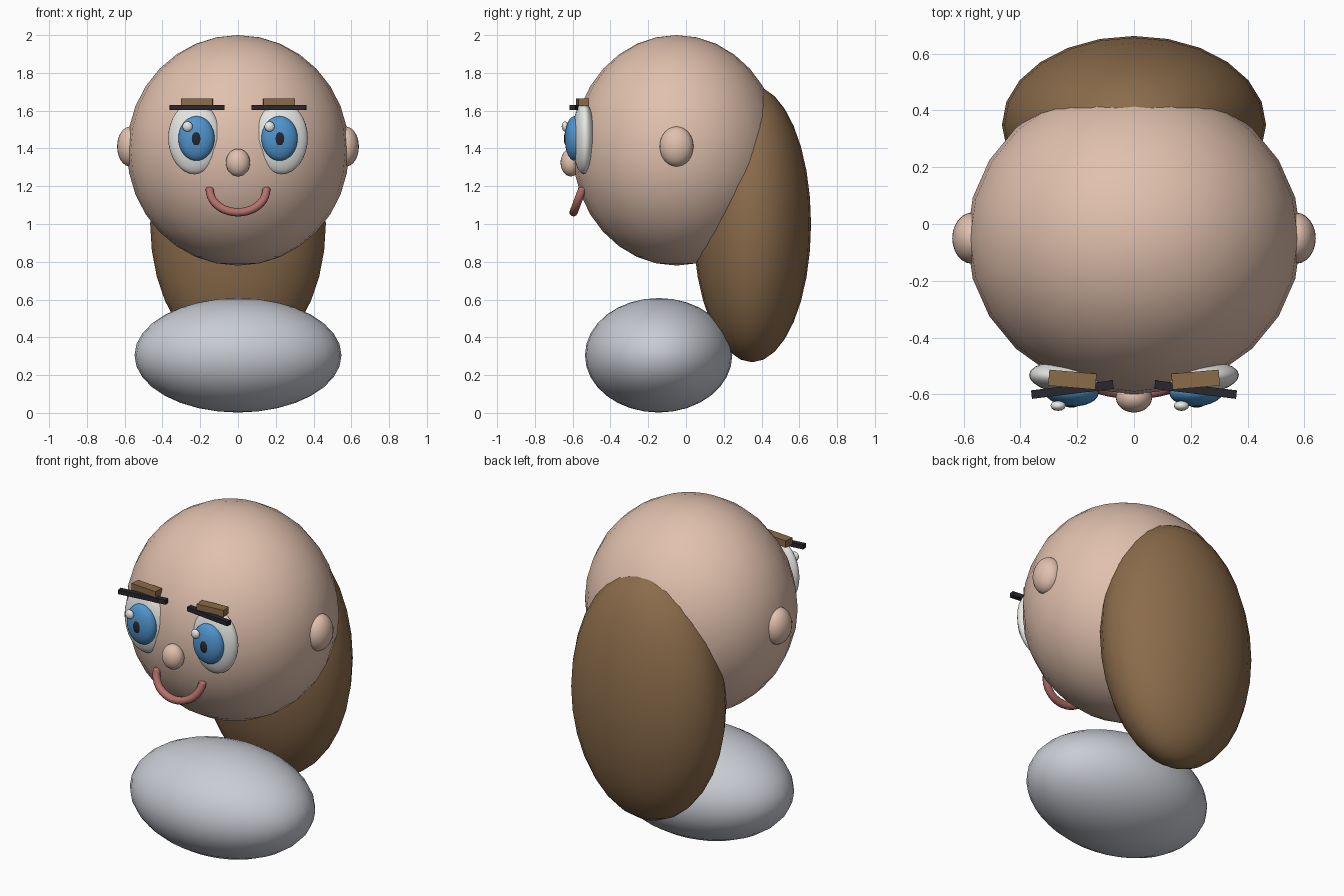
import bpy, math

if "Cube" in bpy.data.objects:
    bpy.data.objects.remove(bpy.data.objects["Cube"])


def material(name, r, g, b):
    m = bpy.data.materials.new(name)
    m.diffuse_color = (r, g, b, 1)
    m.use_nodes = True
    m.node_tree.nodes["Principled BSDF"].inputs["Base Color"].default_value = m.diffuse_color
    return m


SKIN = material("skin", 0.75, 0.53, 0.42)
BROWN = material("brown", 0.26, 0.15, 0.07)
GREY = material("pale grey", 0.58, 0.60, 0.65)
WHITE = material("eye white", 0.80, 0.80, 0.78)
BLUE = material("iris blue", 0.08, 0.30, 0.62)
BLACK = material("near black", 0.022, 0.02, 0.026)
RED = material("lip red", 0.46, 0.16, 0.14)


def ellipsoid(name, mat, loc, radii, yaw=0, segments=24, rings=16):
    bpy.ops.mesh.primitive_uv_sphere_add(segments=segments, ring_count=rings, radius=1,
                                         location=loc, rotation=(0, 0, math.radians(yaw)))
    ob = bpy.context.object
    ob.name = name
    ob.scale = radii
    ob.data.materials.append(mat)
    bpy.ops.object.shade_smooth()
    return ob


def box(name, mat, loc, size, yaw=0):
    bpy.ops.mesh.primitive_cube_add(size=1, location=loc, rotation=(0, 0, math.radians(yaw)))
    ob = bpy.context.object
    ob.name = name
    ob.scale = size
    ob.data.materials.append(mat)
    return ob


# Main masses
ellipsoid("body", GREY, (0, -0.145, 0.305), (0.548, 0.39, 0.303), segments=32)
ellipsoid("head", SKIN, (0, -0.05, 1.39), (0.588, 0.55, 0.61))
ellipsoid("hair", BROWN, (0, 0.35, 1.0), (0.465, 0.312, 0.732))
ellipsoid("nose", SKIN, (0, -0.61, 1.325), (0.064, 0.054, 0.073))

# Paired features
for s, side in ((-1, "left"), (1, "right")):
    ellipsoid(side + "_ear", SKIN, (s * 0.57, -0.05, 1.41), (0.07, 0.09, 0.106))
    ellipsoid(side + "_eye_white", WHITE, (s * 0.23, -0.542, 1.455), (0.14, 0.058, 0.19), s * 5)
    ellipsoid(side + "_iris", BLUE, (s * 0.22, -0.59, 1.453), (0.096, 0.052, 0.118), s * 3)
    ellipsoid(side + "_pupil", BLACK, (s * 0.22, -0.626, 1.452), (0.034, 0.021, 0.046), 0, 12, 8)
    # Both glints sit on the same side of the pupil
    ellipsoid(side + "_glint", WHITE, (s * 0.217 - 0.05, -0.64, 1.516),
              (0.027, 0.018, 0.027), 0, 12, 8)
    box(side + "_eyelash", BLACK, (s * 0.217, -0.583, 1.616), (0.29, 0.03, 0.026), -s * 7)
    box(side + "_eyebrow", BROWN, (s * 0.217, -0.548, 1.645), (0.167, 0.056, 0.04), s * 5)

# Smiling mouth: a tube along a leaning half ring
curve = bpy.data.curves.new("mouth", "CURVE")
curve.dimensions = "3D"
curve.bevel_depth = 0.022
curve.bevel_resolution = 3
curve.use_fill_caps = True
spline = curve.splines.new("POLY")
N = 20
spline.points.add(N)
for i, p in enumerate(spline.points):
    a = math.pi * i / N
    drop = math.sin(a)
    p.co = (-0.15 * math.cos(a), -0.55 - 0.045 * drop, 1.182 - 0.12 * drop, 1)
mouth = bpy.data.objects.new("mouth", curve)
bpy.context.collection.objects.link(mouth)
curve.materials.append(RED)
for x in (-0.15, 0.15):
    ellipsoid("mouth_corner", RED, (x, -0.55, 1.182), (0.022, 0.022, 0.015), 0, 12, 8)
